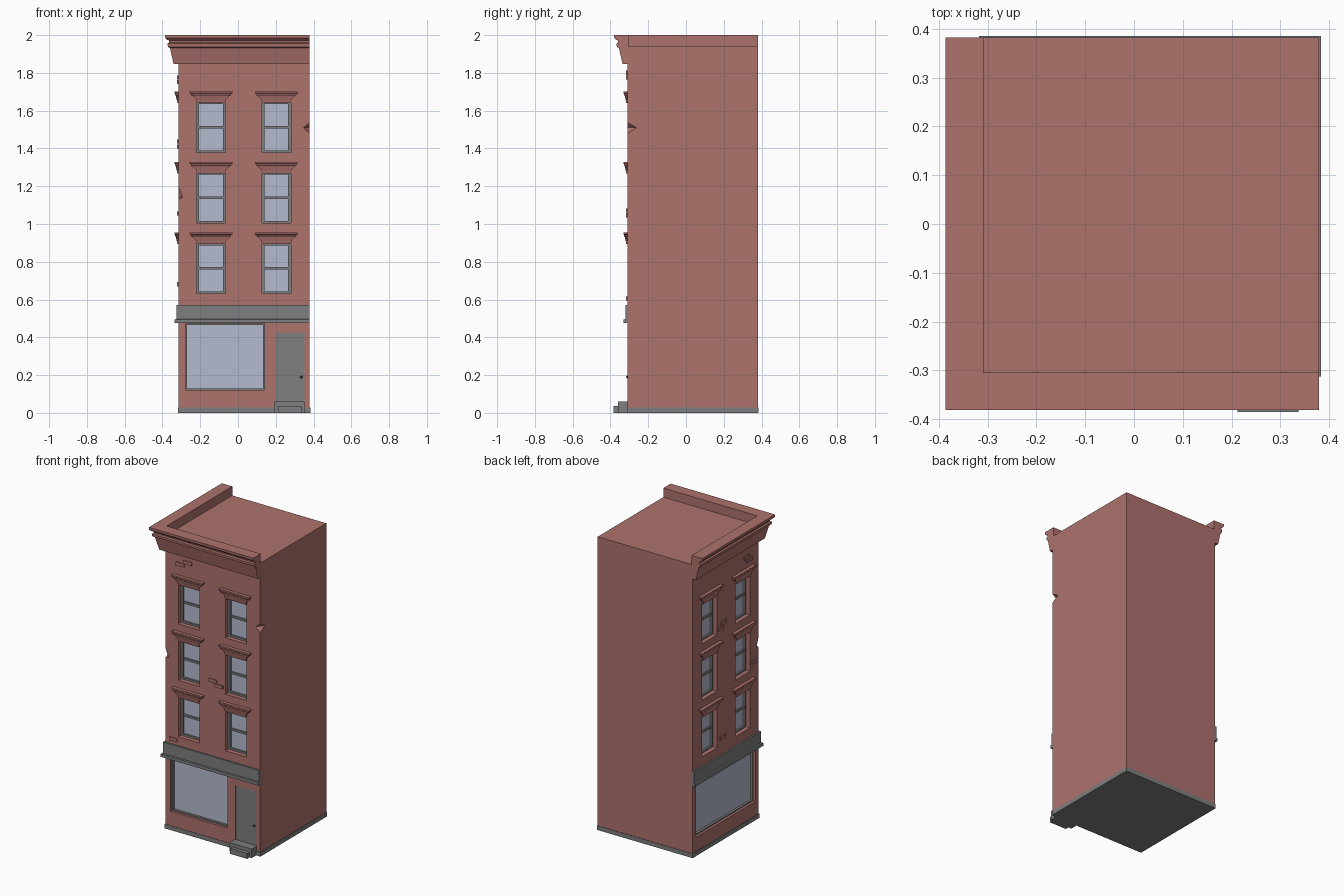
import bpy, bmesh

if "Cube" in bpy.data.objects:
    bpy.data.objects.remove(bpy.data.objects["Cube"])

F, L, R, B = -0.31, -0.315, 0.379, 0.382   # front, left, right, back wall planes


def mat(name, rgb):
    m = bpy.data.materials.new(name)
    m.diffuse_color = (*rgb, 1)
    m.use_nodes = True
    m.node_tree.nodes["Principled BSDF"].inputs["Base Color"].default_value = m.diffuse_color
    return m


BRICK = mat("brick_red", (0.42, 0.168, 0.152))
GREY = mat("stone_grey", (0.21, 0.21, 0.21))
GLASS = mat("pale_glass", (0.46, 0.5, 0.62))
DARK = mat("dark_metal", (0.06, 0.06, 0.06))


def front(u, d, z):
    return (u, F - d, z)


def left(u, d, z):
    return (L - d, u, z)


def plain(x, y, z):
    return (x, y, z)


def finish(name, bm, m):
    bmesh.ops.recalc_face_normals(bm, faces=bm.faces[:])
    me = bpy.data.meshes.new(name)
    bm.to_mesh(me)
    bm.free()
    me.materials.append(m)
    ob = bpy.data.objects.new(name, me)
    bpy.context.collection.objects.link(ob)
    return ob


def loft(bm, rings):
    """Skin equal-sized rings and cap both ends."""
    vs = [[bm.verts.new(p) for p in r] for r in rings]
    n = len(rings[0])
    for a, b in zip(vs, vs[1:]):
        for i in range(n):
            bm.faces.new((a[i], a[(i + 1) % n], b[(i + 1) % n], b[i]))
    bm.faces.new(vs[0])
    bm.faces.new(vs[-1])


def add_box(bm, P, u0, u1, d0, d1, z0, z1):
    loft(bm, [[P(u0, d0, z), P(u1, d0, z), P(u1, d1, z), P(u0, d1, z)] for z in (z0, z1)])


def boxes(name, P, items, m):
    bm = bmesh.new()
    for it in items:
        add_box(bm, P, *it)
    return finish(name, bm, m)


def sweep(name, prof, m):
    """Mitred moulding running along the front and left walls."""
    bm = bmesh.new()
    loft(bm, [[(R, F - d, z) for d, z in prof],
              [(L - d, F - d, z) for d, z in prof],
              [(L - d, B, z) for d, z in prof]])
    return finish(name, bm, m)


def cut(body, cutter):
    md = body.modifiers.new("cut", 'BOOLEAN')
    md.operation = 'DIFFERENCE'
    md.solver = 'EXACT'
    md.object = cutter
    bpy.context.view_layer.objects.active = body
    bpy.ops.object.modifier_apply(modifier=md.name)
    bpy.data.objects.remove(cutter)


# main brick body and stone base
body = boxes("brick_body", plain, [(L, R, F, B, 0.02, 1.94)], BRICK)
boxes("stone_base", plain, [(L - 0.003, R + 0.004, F - 0.003, B + 0.003, 0, 0.028)], GREY)

# openings in both street walls
COLS = (-0.143, 0.203)
TOPS = (0.893, 1.267, 1.64)
SHOPS = ((front, "front", -0.278, 0.14), (left, "left", -0.275, 0.345))
for P, side, s0, s1 in SHOPS:
    holes = [(c - 0.077, c + 0.077, -0.05, 0.05, t - 0.262, t + 0.002) for c in COLS for t in TOPS]
    holes.append((s0, s1, -0.04, 0.05, 0.122, 0.472))
    if side == "front":
        holes.append((0.2, 0.352, -0.01, 0.05, 0.06, 0.422))
    cut(body, boxes("cutter", P, holes, BRICK))

# chipped notches on the wall corners
for pts in ([(R + .02, F - .02, 1.565), (R + .02, F - .02, 1.45), (0.345, F - .002, 1.51), (R + .002, -0.258, 1.51)],
            [(L - .02, F - .02, 1.30), (L - .02, F - .02, 1.11), (-0.29, F - .002, 1.14), (L - .002, -0.285, 1.14)]):
    bm = bmesh.new()
    v = [bm.verts.new(p) for p in pts]
    for i, j, k in ((0, 1, 2), (0, 1, 3), (0, 2, 3), (1, 2, 3)):
        bm.faces.new((v[i], v[j], v[k]))
    cut(body, finish("notch_cutter", bm, BRICK))

# lintel levels: half width, depth, height above the opening
LEVELS = ((0.078, 0.006, 0), (0.08, 0.01, 0.02), (0.1, 0.015, 0.04), (0.106, 0.019, 0.044),
          (0.106, 0.019, 0.05), (0.113, 0.022, 0.053), (0.113, 0.022, 0.062))

for P, side, s0, s1 in SHOPS:
    # sash windows with glass and lintels
    frame, glass = [], []
    lin = bmesh.new()
    for c in COLS:
        for t in TOPS:
            z0, z1, zm, w = t - 0.262, t + 0.002, t - 0.128, 0.077
            frame += [(c - w, c - w + 0.014, -0.05, -0.028, z0, z1),
                      (c + w - 0.014, c + w, -0.05, -0.028, z0, z1),
                      (c - w + 0.014, c + w - 0.014, -0.05, -0.028, z0, z0 + 0.012),
                      (c - w + 0.014, c + w - 0.014, -0.05, -0.028, z1 - 0.008, z1),
                      (c - w + 0.014, c + w - 0.014, -0.05, -0.032, zm - 0.007, zm + 0.007)]
            glass.append((c - w, c + w, -0.049, -0.041, z0, z1))
            loft(lin, [[P(c - h, -0.005, t + z), P(c + h, -0.005, t + z),
                        P(c + h, d, t + z), P(c - h, d, t + z)] for h, d, z in LEVELS])
    boxes(side + "_sashes", P, frame, GREY)
    boxes(side + "_panes", P, glass, GLASS)
    finish(side + "_lintels", lin, BRICK)

    # shop window
    e = 0.008
    boxes(side + "_shop_frame", P, [(s0, s0 + e, -0.04, -0.016, 0.122, 0.472),
                                    (s1 - e, s1, -0.04, -0.016, 0.122, 0.472),
                                    (s0 + e, s1 - e, -0.04, -0.016, 0.122, 0.122 + e),
                                    (s0 + e, s1 - e, -0.04, -0.016, 0.472 - e, 0.472)], GREY)
    boxes(side + "_shop_glass", P, [(s0, s1, -0.039, -0.031, 0.122, 0.472)], GLASS)

# raised bricks: start, end, height of the lower course
W, H = 0.06, 0.022
FB = ((-0.235, 1.765), (-0.18, 1.79), (0.005, 1.06), (0.05, 1.035), (-0.285, 0.595))
LB = ((-0.24, 1.74), (-0.21, 1.765), (0.06, 1.40), (0.03, 1.425), (-0.3, 1.045), (0.04, 0.67))
for P, side, rows in ((front, "front", FB), (left, "left", LB)):
    boxes(side + "_loose_bricks", P, [(u, u + W, -0.004, 0.007, z, z + H) for u, z in rows], BRICK)

# sign band above the shop, and the cornice with parapet
sweep("sign_band", [(-0.004, 0.475), (0.02, 0.475), (0.02, 0.495), (0.011, 0.497),
                    (0.011, 0.572), (-0.004, 0.572)], GREY)
sweep("cornice", [(-0.006, 1.847), (0.026, 1.847), (0.045, 1.932), (0.056, 1.938), (0.058, 1.955),
                  (0.049, 1.96), (0.051, 1.972), (0.062, 1.976), (0.07, 1.984), (0.071, 2.0),
                  (-0.006, 2.0)], BRICK)

# door, knob and steps
boxes("door", front, [(0.2, 0.352, -0.012, -0.006, 0.06, 0.422)], GREY)
bm = bmesh.new()
bmesh.ops.create_icosphere(bm, subdivisions=1, radius=0.008)
bmesh.ops.translate(bm, verts=bm.verts[:], vec=(0.335, F, 0.19))
finish("door_knob", bm, DARK)
boxes("upper_step", front, [(0.19, 0.352, -0.01, 0.05, 0, 0.06)], GREY)
boxes("lower_step", front, [(0.212, 0.337, 0.04, 0.075, 0, 0.036)], GREY)
